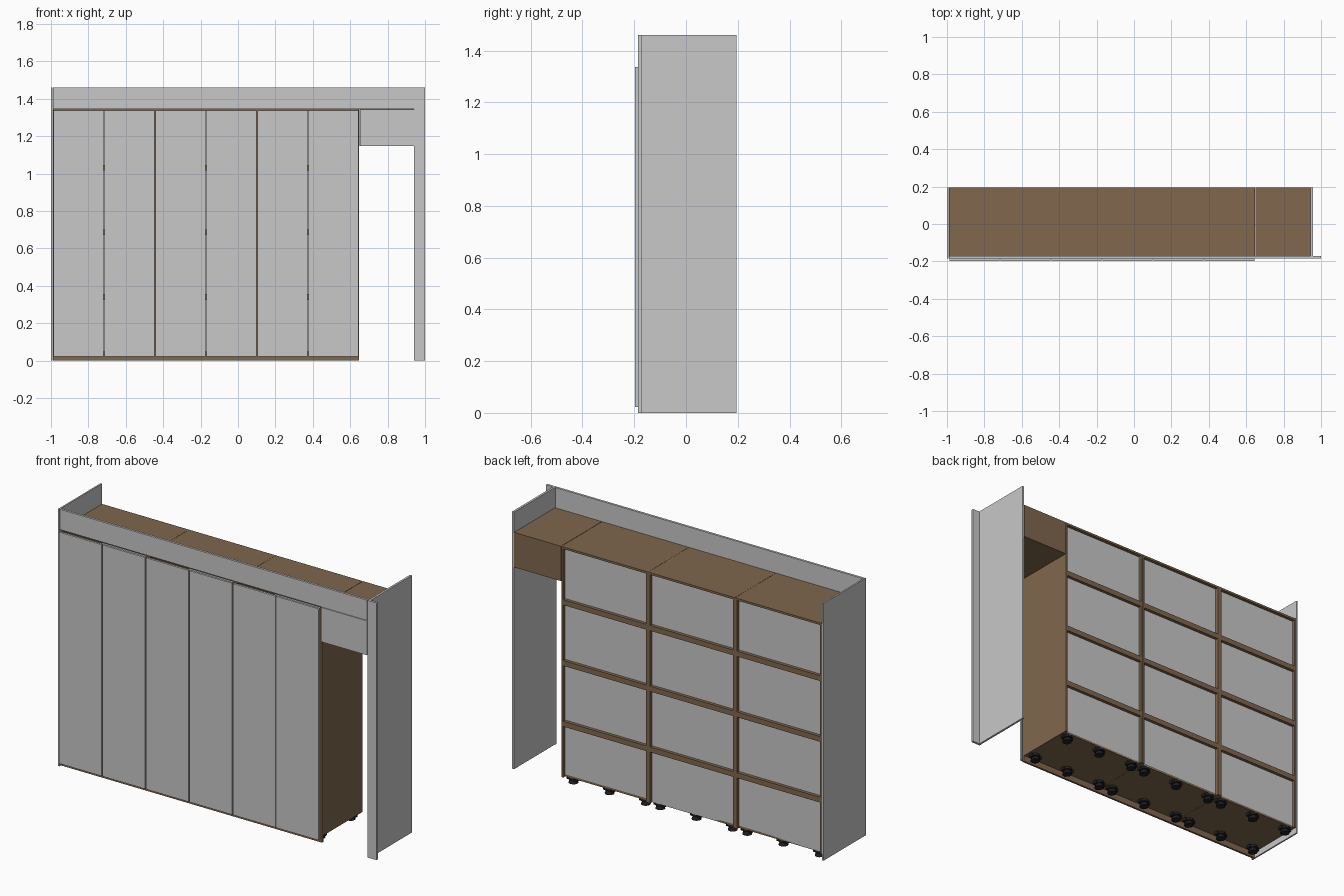
import bpy

cube = bpy.data.objects.get("Cube")
if cube:
    bpy.data.objects.remove(cube, do_unlink=True)


def material(name, r, g, b):
    m = bpy.data.materials.new(name)
    m.use_nodes = True
    m.diffuse_color = (r, g, b, 1)
    m.node_tree.nodes["Principled BSDF"].inputs["Base Color"].default_value = (r, g, b, 1)
    return m


GREY = material("light grey panel", 0.58, 0.58, 0.58)
BROWN = material("brown board", 0.215, 0.136, 0.075)
BLACK = material("black plastic", 0.015, 0.015, 0.017)


def box(name, mat, x0, x1, y0, y1, z0, z1):
    """Box given by its extents along each axis."""
    bpy.ops.mesh.primitive_cube_add(size=1, location=((x0 + x1) / 2, (y0 + y1) / 2, (z0 + z1) / 2))
    ob = bpy.context.object
    ob.name = name
    ob.scale = (x1 - x0, y1 - y0, z1 - z0)
    bpy.ops.object.transform_apply(location=False, rotation=False, scale=True)
    ob.data.materials.append(mat)
    return ob


def disc(name, x, y, z0, z1, r_low, r_high):
    bpy.ops.mesh.primitive_cone_add(vertices=12, radius1=r_low, radius2=r_high,
                                    depth=z1 - z0, location=(x, y, (z0 + z1) / 2))
    ob = bpy.context.object
    ob.name = name
    ob.data.materials.append(BLACK)


LEFT, RIGHT = -0.99, 0.648      # run of three cabinets
FACE, FRONT, BACK = -0.185, -0.172, 0.195
BASE, TOP, HEIGHT = 0.035, 1.345, 1.46
T = 0.012                       # board thickness
WIDTH = (RIGHT - LEFT) / 3
INSET = BACK - 0.018            # outer face of the back panels


def foot(x, y):
    disc("foot_stem", x, y, 0, 0.022, 0.026, 0.018)
    box("foot_bracket", BLACK, x - 0.034, x + 0.034, y - 0.012, y + 0.012, 0.016, BASE)
    disc("foot_flange", x, y, 0.022, BASE, 0.028, 0.028)


def cabinet(x0):
    x1 = x0 + WIDTH - 0.001
    # carcass
    box("cabinet_side", BROWN, x0, x0 + T, FRONT, BACK, BASE, TOP - T)
    box("cabinet_side", BROWN, x1 - T, x1, FRONT, BACK, BASE, TOP - T)
    box("cabinet_top", BROWN, x0, x1, FRONT, BACK, TOP - T, TOP)
    box("cabinet_bottom", BROWN, x0 + T, x1 - T, FRONT, INSET, BASE, BASE + T)
    box("back_panel", GREY, x0 + T, x1 - T, INSET - 0.006, INSET, BASE + 0.001, TOP - T)
    # shelves with an exposed rear edge
    for z in (0.34, 0.685, 1.03):
        box("shelf", BROWN, x0 + T, x1 - T, FRONT + 0.02, BACK, z - 0.015, z + 0.015)
    # pair of doors
    for i in range(2):
        d0 = x0 + i * WIDTH / 2
        box("door", GREY, d0 + 0.003, d0 + WIDTH / 2 - 0.003, -0.197, FACE, 0.022, 1.336)
    # two rows of three feet
    for x in (x0 + 0.045, (x0 + x1) / 2, x1 - 0.045):
        for y in (-0.12, 0.15):
            foot(x, y)


for n in range(3):
    cabinet(LEFT + n * WIDTH)

# plinth below the doors
box("plinth", BROWN, LEFT, RIGHT, FRONT, FRONT + T, 0, BASE)

# bridge cabinet over the opening
B0, B1, BZ = RIGHT + 0.001, 0.943, 1.147
box("bridge_top", BROWN, B0, B1, FRONT, BACK, TOP - T, TOP)
box("bridge_bottom", BROWN, B0, B1, FRONT, BACK, BZ, BZ + T)
box("bridge_back", BROWN, B0, B1, BACK - T, BACK, BZ + T, TOP - T)
box("bridge_side", BROWN, B0, B0 + T, FRONT, BACK - T, BZ + T, TOP - T)
box("bridge_side", BROWN, B1 - T, B1, FRONT, BACK - T, BZ + T, TOP - T)
box("bridge_front", GREY, B0 + 0.002, B1 - 0.003, FACE, FRONT, BZ, 1.342)

# end panels, right filler and upper fascia
box("right_end_panel", GREY, -1.0, LEFT - 0.001, FACE, BACK, 0, HEIGHT)
box("left_end_panel", GREY, 0.944, 0.956, FRONT, BACK, 0, HEIGHT)
box("front_filler", GREY, 0.942, 1.0, FACE, FRONT, 0, HEIGHT)
box("fascia", GREY, LEFT, 0.941, FACE, FRONT, TOP, HEIGHT)
